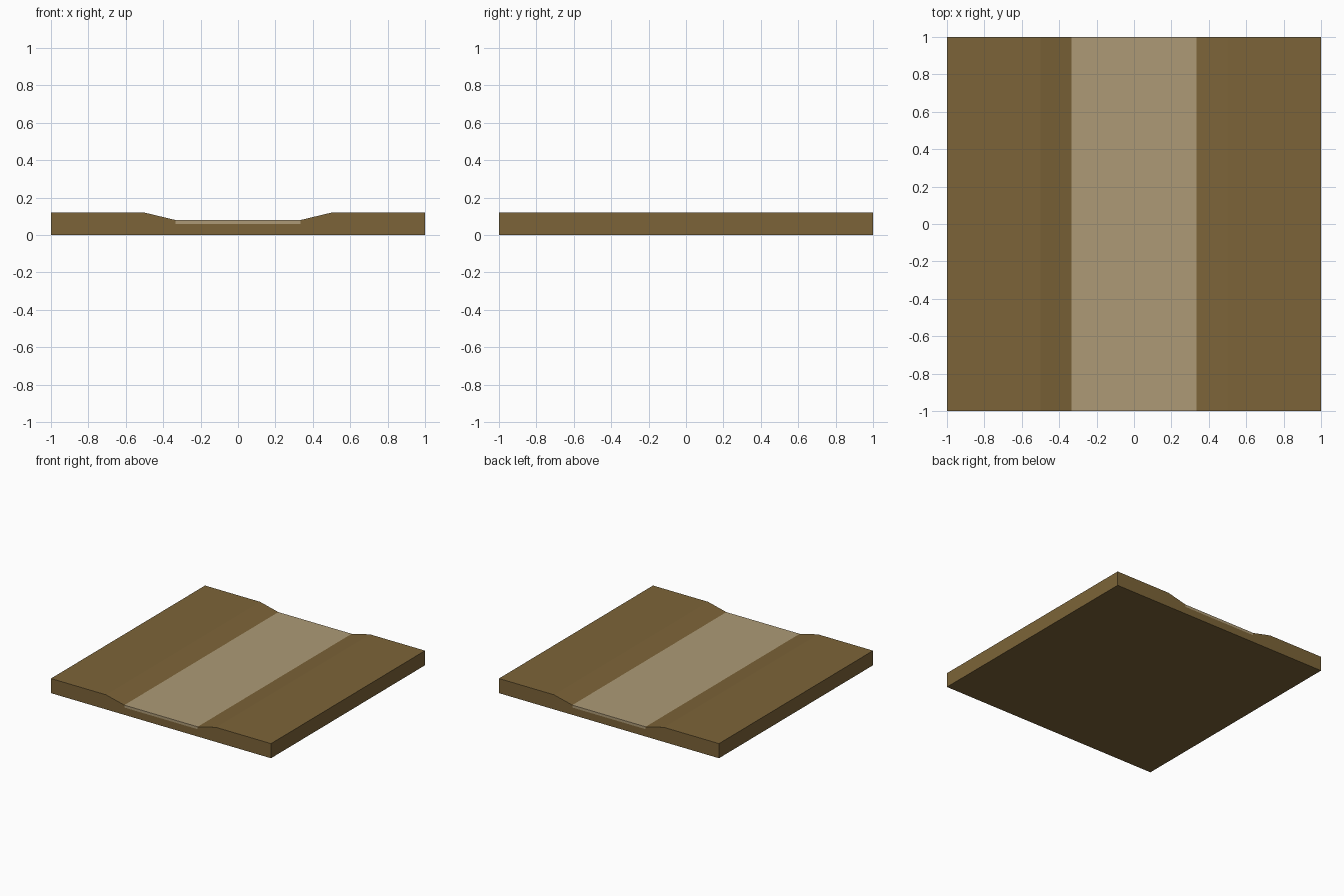
import bpy, bmesh

if "Cube" in bpy.data.objects:
    bpy.data.objects.remove(bpy.data.objects["Cube"])


def material(name, rgb):
    mat = bpy.data.materials.new(name)
    mat.diffuse_color = (*rgb, 1)
    mat.use_nodes = True
    mat.node_tree.nodes["Principled BSDF"].inputs["Base Color"].default_value = mat.diffuse_color
    return mat


def extrude_profile(name, profile, mat):
    """Extrude a closed (x, z) outline along y from -1 to 1."""
    bm = bmesh.new()
    face = bm.faces.new([bm.verts.new((x, -1, z)) for x, z in profile])
    ext = bmesh.ops.extrude_face_region(bm, geom=[face], use_keep_orig=True)
    verts = [g for g in ext["geom"] if isinstance(g, bmesh.types.BMVert)]
    bmesh.ops.translate(bm, verts=verts, vec=(0, 2, 0))
    bmesh.ops.recalc_face_normals(bm, faces=bm.faces)
    mesh = bpy.data.meshes.new(name)
    bm.to_mesh(mesh)
    bm.free()
    mesh.materials.append(mat)
    obj = bpy.data.objects.new(name, mesh)
    bpy.context.collection.objects.link(obj)
    return obj


HALF_ROAD, BED, ROAD_TOP, TOP = 0.3333, 0.06, 0.08, 0.12

# Ground tile with sloped banks and a shallow bed for the path
right = [(1, 0), (1, TOP), (0.5, TOP), (HALF_ROAD, ROAD_TOP), (HALF_ROAD, BED)]
left = [(-x, z) for x, z in reversed(right)]
extrude_profile("ground", right + left, material("earth", (0.202, 0.127, 0.040)))

# Pale path lying in the bed
path = [(-HALF_ROAD, BED), (HALF_ROAD, BED), (HALF_ROAD, ROAD_TOP), (-HALF_ROAD, ROAD_TOP)]
extrude_profile("path", path, material("pale_dirt", (0.418, 0.323, 0.181)))
